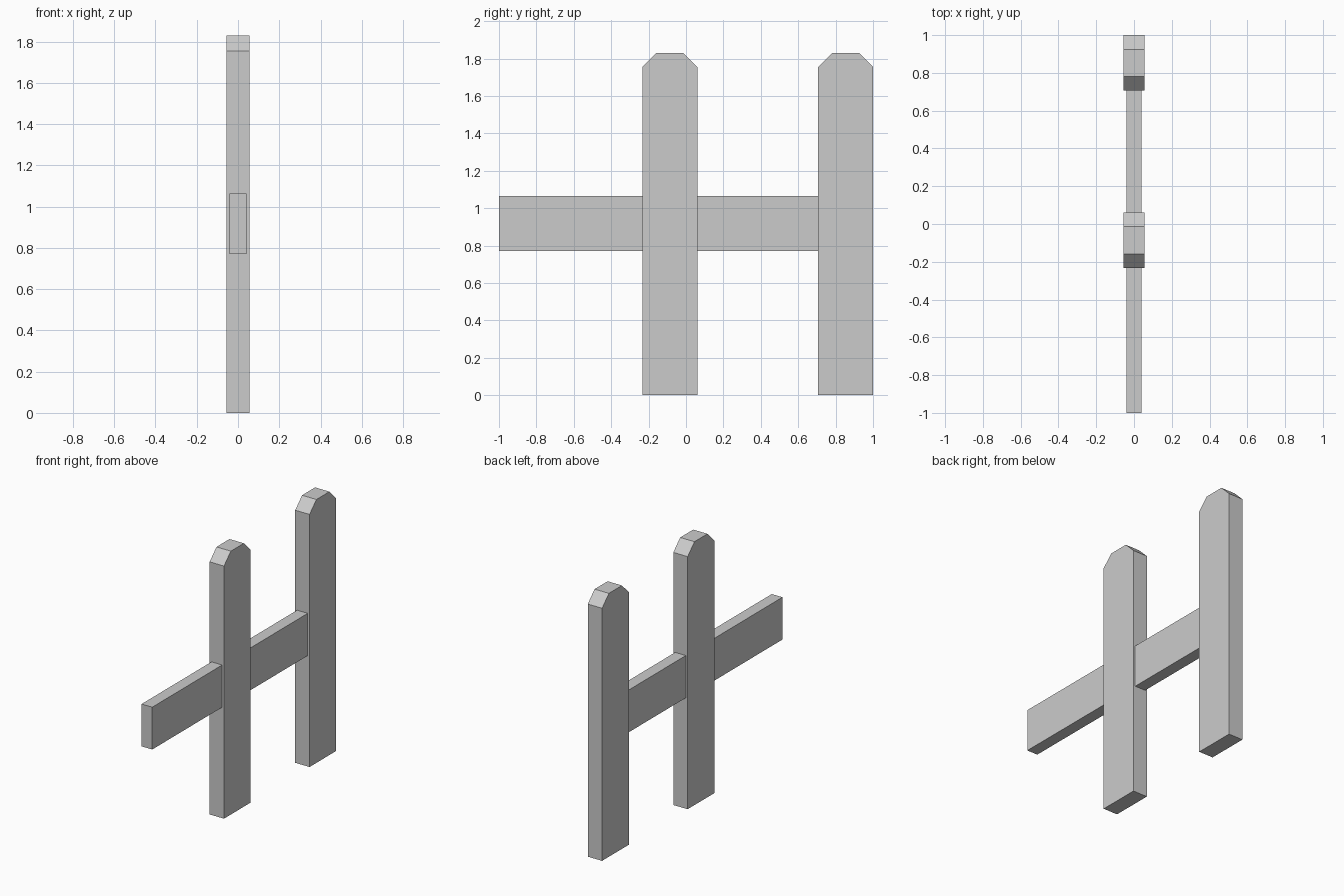
import bpy, bmesh

if "Cube" in bpy.data.objects:
    bpy.data.objects.remove(bpy.data.objects["Cube"])

POST_W, POST_D, POST_H, CHAMFER = 0.293, 0.11, 1.83, 0.075
RAIL_D, RAIL_Z0, RAIL_Z1 = 0.082, 0.77, 1.064


def extrude_profile(name, profile, depth):
    """Extrude a closed (y, z) profile along x, centred on x = 0."""
    bm = bmesh.new()
    face = bm.faces.new([bm.verts.new((-depth / 2, y, z)) for y, z in profile])
    ext = bmesh.ops.extrude_face_region(bm, geom=[face])
    moved = [v for v in ext["geom"] if isinstance(v, bmesh.types.BMVert)]
    bmesh.ops.translate(bm, vec=(depth, 0, 0), verts=moved)
    bmesh.ops.recalc_face_normals(bm, faces=bm.faces)
    mesh = bpy.data.meshes.new(name)
    bm.to_mesh(mesh)
    bm.free()
    obj = bpy.data.objects.new(name, mesh)
    bpy.context.collection.objects.link(obj)
    return obj


# Upright posts with clipped top corners
w = POST_W / 2
post_profile = [(-w, 0), (w, 0), (w, POST_H - CHAMFER), (w - CHAMFER, POST_H),
                (-w + CHAMFER, POST_H), (-w, POST_H - CHAMFER)]
for name, y in (("middle_post", -0.086), ("end_post", 1 - w)):
    extrude_profile(name, post_profile, POST_D).location.y = y

# Horizontal rail, running through the middle post and butting into the end post
y0, y1 = -1.0, 1 - POST_W
extrude_profile("rail", [(y0, RAIL_Z0), (y1, RAIL_Z0), (y1, RAIL_Z1), (y0, RAIL_Z1)], RAIL_D)
